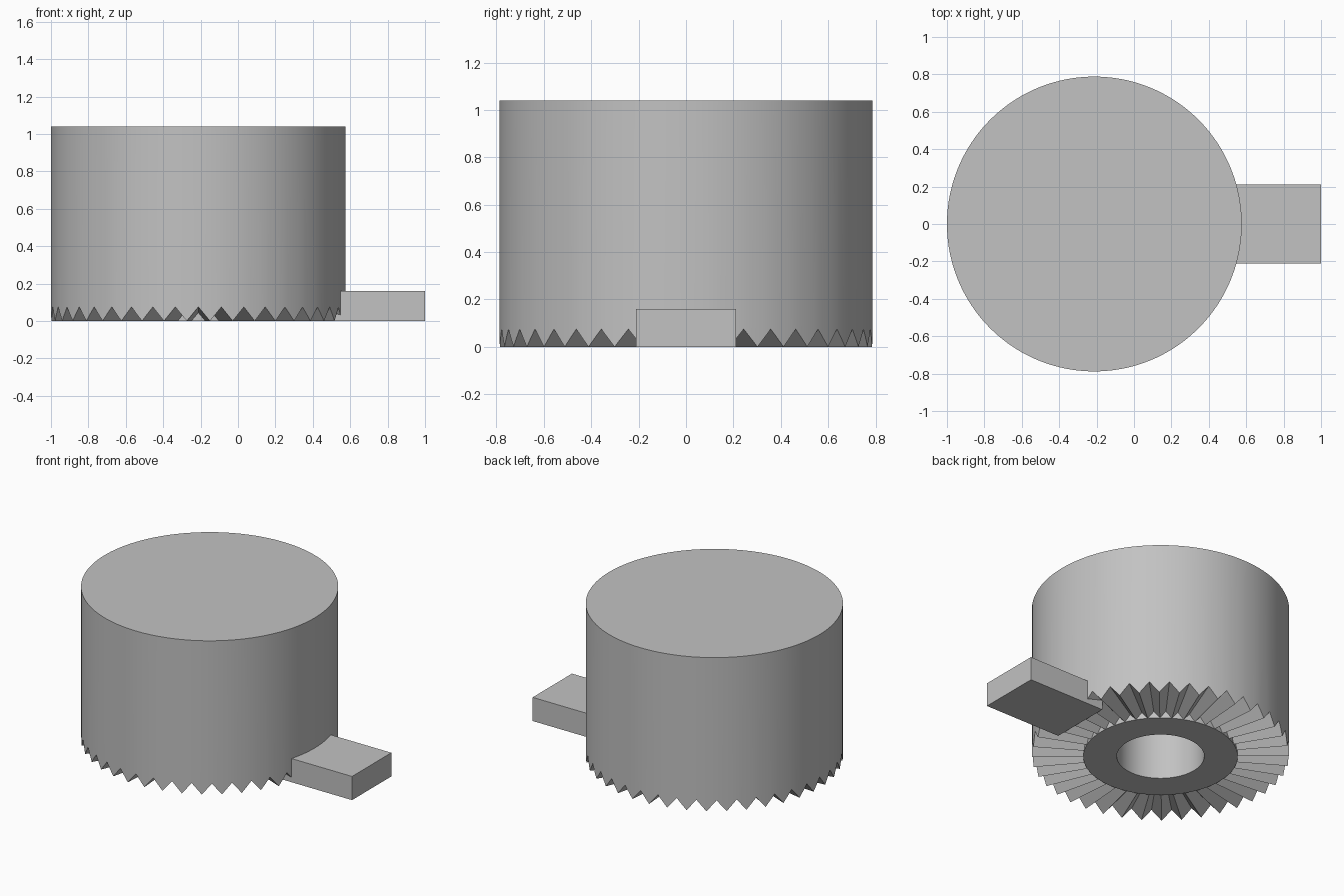
import bpy, bmesh
from math import cos, sin, pi, radians

cube = bpy.data.objects.get("Cube")
if cube:
    bpy.data.objects.remove(cube, do_unlink=True)

CENTRE_X = -0.212
RADIUS, HEIGHT = 0.788, 1.04
HUB_R, BORE_R, BORE_DEPTH = 0.473, 0.268, 0.8
TEETH, GROOVE = 40, 0.075
SEGMENTS = TEETH * 4

grey = bpy.data.materials.new("plain grey")
grey.use_nodes = True
colour = (0.54, 0.54, 0.54, 1)
grey.diffuse_color = colour
grey.node_tree.nodes["Principled BSDF"].inputs["Base Color"].default_value = colour


def make_object(name, bm):
    bmesh.ops.recalc_face_normals(bm, faces=bm.faces)
    mesh = bpy.data.meshes.new(name)
    bm.to_mesh(mesh)
    bm.free()
    mesh.materials.append(grey)
    obj = bpy.data.objects.new(name, mesh)
    bpy.context.collection.objects.link(obj)
    return obj


def ring(bm, radius, height):
    """Circle of vertices whose height is a function of the segment index."""
    verts = []
    for i in range(SEGMENTS):
        a = 2 * pi * i / SEGMENTS
        verts.append(bm.verts.new((radius * cos(a), radius * sin(a), height(i))))
    return verts


def groove(i):
    """Triangle wave: full depth on the groove line, zero on the tooth tip."""
    return GROOVE * abs((i % 4) - 2) / 2


# Drum with radial face teeth that taper towards the centre, hub and blind bore
bm = bmesh.new()
rings = [
    ring(bm, RADIUS, lambda i: HEIGHT),
    ring(bm, RADIUS, groove),
    ring(bm, HUB_R, lambda i: groove(i) * HUB_R / RADIUS),
    ring(bm, HUB_R, lambda i: 0),
    ring(bm, BORE_R, lambda i: 0),
    ring(bm, BORE_R, lambda i: BORE_DEPTH),
]
for a, b in zip(rings, rings[1:]):
    for i in range(SEGMENTS):
        j = (i + 1) % SEGMENTS
        bm.faces.new((a[i], a[j], b[j], b[i]))
bm.faces.new(rings[0])
bm.faces.new(rings[-1])
bmesh.ops.remove_doubles(bm, verts=bm.verts, dist=0.0001)
drum = make_object("toothed_drum", bm)
drum.location.x = CENTRE_X

bpy.ops.object.select_all(action="DESELECT")
drum.select_set(True)
bpy.context.view_layer.objects.active = drum
bpy.ops.object.shade_smooth_by_angle(angle=radians(25))

# Flat handle bar running into the drum at its base
bm = bmesh.new()
bmesh.ops.create_cube(bm, size=1)
bmesh.ops.scale(bm, vec=(0.57, 0.42, 0.16), verts=bm.verts)
bmesh.ops.translate(bm, vec=(0.715, 0, 0.08), verts=bm.verts)
make_object("handle_bar", bm)
